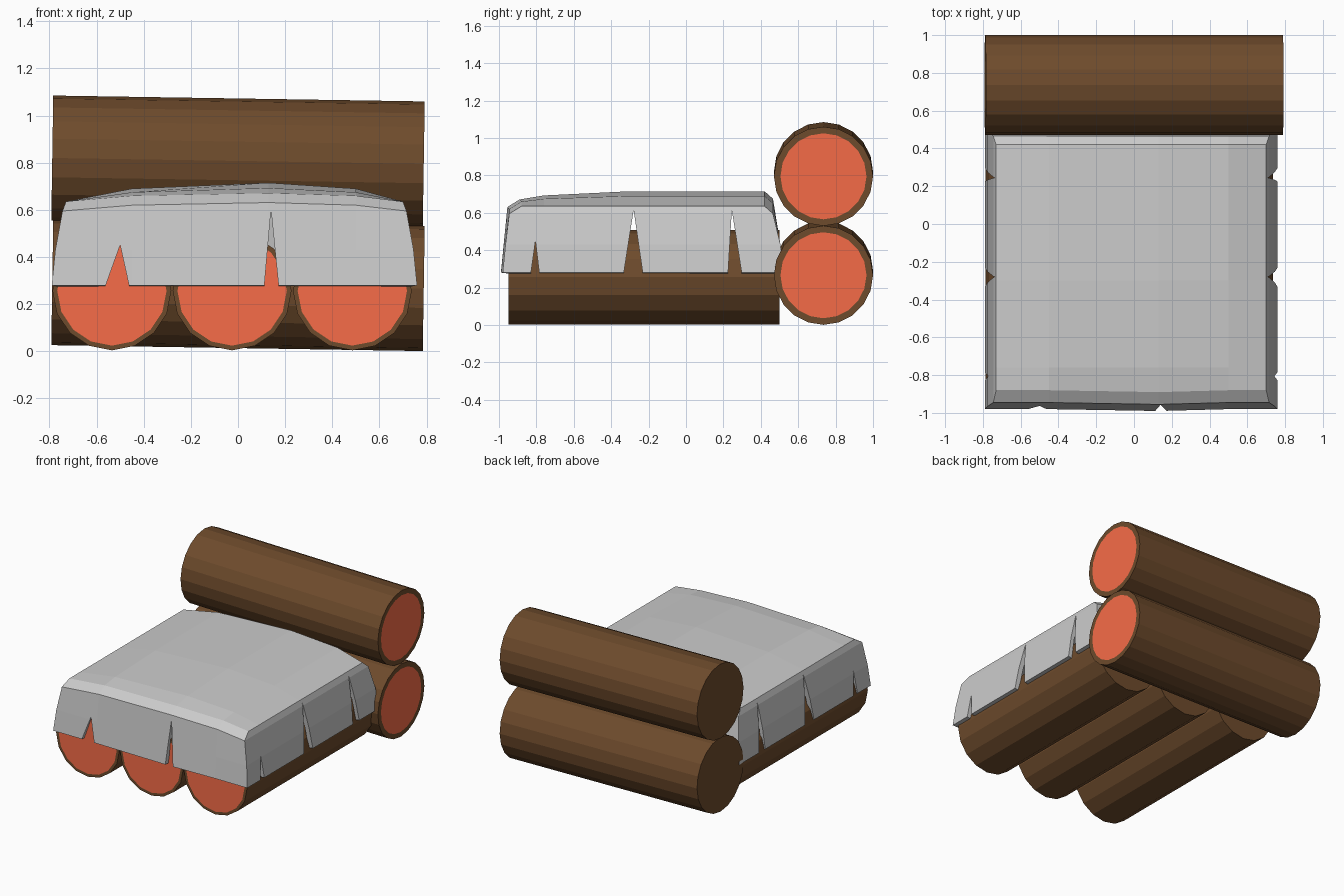
import bpy, bmesh
from mathutils import Vector, Matrix

if "Cube" in bpy.data.objects:
    bpy.data.objects.remove(bpy.data.objects["Cube"])


def material(name, rgb):
    m = bpy.data.materials.new(name)
    m.diffuse_color = (*rgb, 1)
    m.use_nodes = True
    m.node_tree.nodes["Principled BSDF"].inputs["Base Color"].default_value = m.diffuse_color
    return m


BARK = material("bark", (0.155, 0.07, 0.025))
WOOD = material("cut_wood", (0.93, 0.15, 0.065))


def finish(bm, name, mats=()):
    me = bpy.data.meshes.new(name)
    bm.to_mesh(me)
    bm.free()
    for m in mats:
        me.materials.append(m)
    ob = bpy.data.objects.new(name, me)
    bpy.context.collection.objects.link(ob)
    return ob


def log(name, start, end, radius, inner, sides):
    """Bark cylinder whose far end shows a paler cut face."""
    start, end = Vector(start), Vector(end)
    axis = end - start
    bm = bmesh.new()
    place = (Matrix.Translation((start + end) / 2)
             @ axis.to_track_quat('Z', 'Y').to_matrix().to_4x4())
    bmesh.ops.create_cone(bm, cap_ends=True, segments=sides, radius1=radius,
                          radius2=radius, depth=axis.length, matrix=place)
    bm.normal_update()
    cap = max(bm.faces, key=lambda f: f.calc_center_median().dot(axis))
    bmesh.ops.inset_region(bm, faces=[cap], thickness=radius - inner)
    cap.material_index = 1
    return finish(bm, name, (BARK, WOOD))


# Seat logs, cut ends to the front
for i, x in enumerate((-0.535, -0.025, 0.485)):
    log(f"seat_log_{i + 1}", (x, 0.5, 0.256), (x, -0.95, 0.256), 0.252, 0.232, 16)

# Backrest logs, slightly tilted, cut ends to the right
for i, z in enumerate((0.278, 0.807)):
    log(f"back_log_{i + 1}", (-0.788, 0.735, z + 0.013), (0.788, 0.735, z - 0.012),
        0.265, 0.23, 20)

# Blanket: crowned top grid with a skirt stepping down around it
xs = (-0.73, -0.45, 0.13, 0.5, 0.70)
crown = (0, 0.055, 0.08, 0.055, 0)
ys = (-0.88, -0.76, -0.3, 0.42)
rise = (0.45, 0.72, 1, 1)
nx, ny = len(xs), len(ys)
bm = bmesh.new()
grid = [[bm.verts.new((x, y - (0.01 if j == 0 and i == 2 else 0),
                       0.635 + crown[i] * rise[j]))
         for i, x in enumerate(xs)] for j, y in enumerate(ys)]
for j in range(ny - 1):
    for i in range(nx - 1):
        bm.faces.new((grid[j][i], grid[j][i + 1], grid[j + 1][i + 1], grid[j + 1][i]))

loop = ([(i, 0) for i in range(nx)] + [(nx - 1, j) for j in range(1, ny)]
        + [(i, ny - 1) for i in range(nx - 2, -1, -1)]
        + [(0, j) for j in range(ny - 2, 0, -1)])
rim = [grid[j][i] for i, j in loop]
upper = rim
# side, front and back flare, then height (None follows the rim)
for dx, front, back, z in ((0.015, 0.065, 0.045, None), (0.045, 0.085, 0.085, 0.43),
                           (0.06, 0.1, 0.1, 0.28)):
    lower = []
    for (i, j), v in zip(loop, rim):
        sx = (i == nx - 1) - (i == 0)
        oy = back if j == ny - 1 else -front if j == 0 else 0
        lower.append(bm.verts.new((v.co.x + sx * dx, v.co.y + oy,
                                   v.co.z - 0.04 if z is None else z)))
    for k in range(len(rim)):
        n = (k + 1) % len(rim)
        bm.faces.new((upper[k], lower[k], lower[n], upper[n]))
    upper = lower
blanket = finish(bm, "blanket")
mod = blanket.modifiers.new("thickness", 'SOLIDIFY')
mod.thickness = 0.035
mod.offset = -1

# Torn notches in the skirt: wedge prisms (left, right, apex position, apex height)
bm = bmesh.new()


def wedge(a, b, apex, top, place):
    ends = [[bm.verts.new(place(u, z, t)) for u, z in ((a, 0.2), (b, 0.2), (apex, top))]
            for t in (0, 1)]
    bm.faces.new(ends[0])
    bm.faces.new(ends[1])
    for k in range(3):
        n = (k + 1) % 3
        bm.faces.new((ends[0][k], ends[0][n], ends[1][n], ends[1][k]))


for n in ((-0.59, -0.445, -0.5, 0.45), (0.105, 0.18, 0.14, 0.6)):
    wedge(*n, lambda u, z, t: (u, -1.1 + 0.25 * t, z))
for n in ((-0.84, -0.775, -0.805, 0.45), (-0.345, -0.22, -0.28, 0.615),
          (0.22, 0.31, 0.245, 0.615)):
    for s in (-1, 1):
        wedge(*n, lambda u, z, t: (s * (0.63 + 0.3 * t), u, z))
bmesh.ops.recalc_face_normals(bm, faces=bm.faces)
cutter = finish(bm, "notch_cutter")
cutter.hide_render = True

cut = blanket.modifiers.new("notches", 'BOOLEAN')
cut.operation = 'DIFFERENCE'
cut.solver = 'EXACT'
cut.object = cutter
bpy.context.view_layer.objects.active = blanket
for m in ("thickness", "notches"):
    bpy.ops.object.modifier_apply(modifier=m)
bpy.data.objects.remove(cutter)
